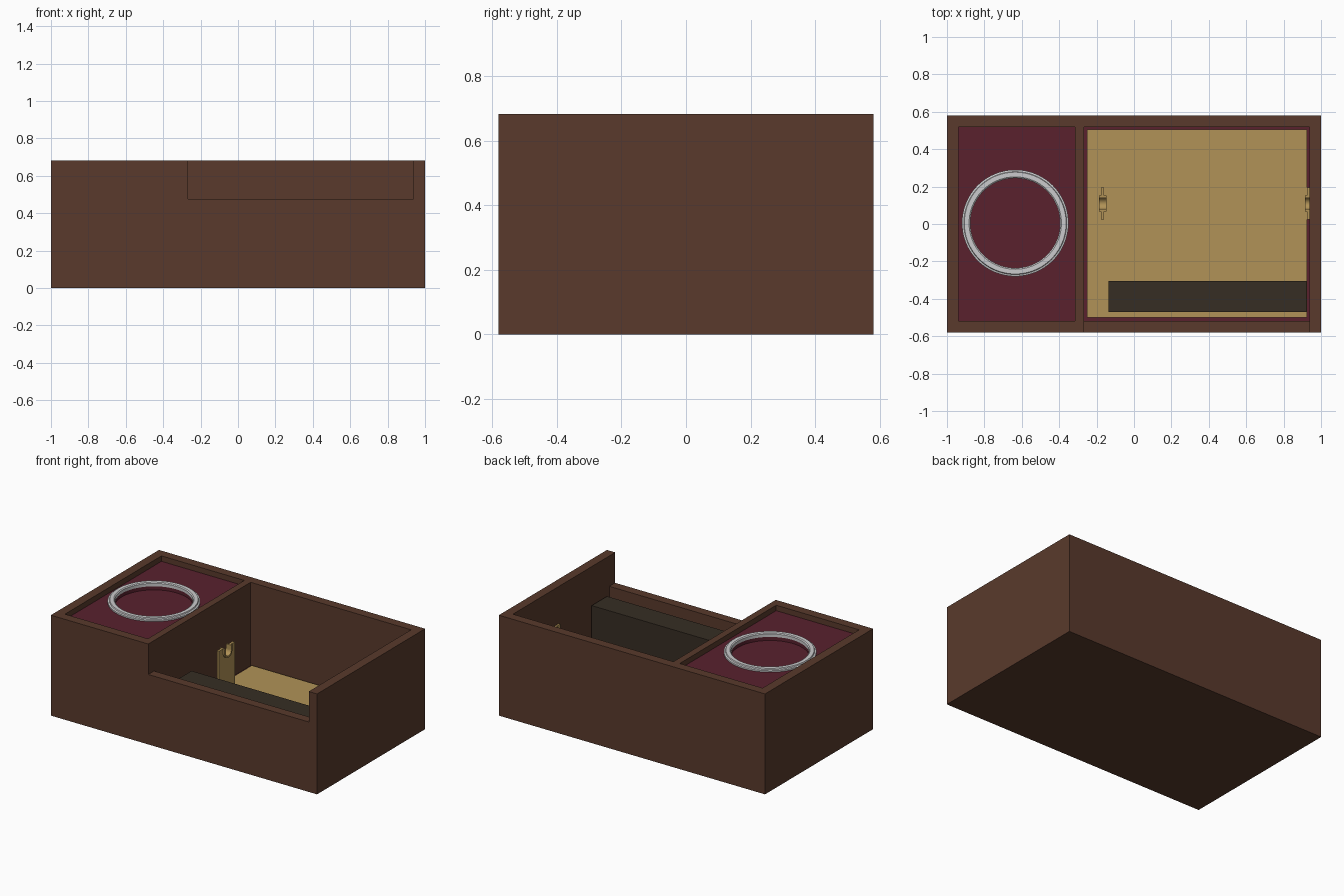
import bpy, bmesh, math
from mathutils import Matrix

cube = bpy.data.objects.get("Cube")
if cube:
    bpy.data.objects.remove(cube, do_unlink=True)


def material(name, rgb):
    m = bpy.data.materials.new(name)
    m.use_nodes = True
    m.diffuse_color = (*rgb, 1)
    bsdf = next(n for n in m.node_tree.nodes if n.type == 'BSDF_PRINCIPLED')
    bsdf.inputs["Base Color"].default_value = (*rgb, 1)
    return m


wood = material("walnut brown", (0.1, 0.042, 0.025))
felt = material("wine red", (0.1, 0.015, 0.027))
brass = material("brass gold", (0.44, 0.29, 0.095))
dark = material("dark olive", (0.037, 0.027, 0.017))
silver = material("silver", (0.6, 0.6, 0.61))


def finish(name, bm, mat):
    bmesh.ops.recalc_face_normals(bm, faces=bm.faces)
    mesh = bpy.data.meshes.new(name)
    bm.to_mesh(mesh)
    bm.free()
    mesh.materials.append(mat)
    obj = bpy.data.objects.new(name, mesh)
    bpy.context.collection.objects.link(obj)
    return obj


def box(name, x, y, z, mat):
    """Box from (min, max) ranges on each axis."""
    bm = bmesh.new()
    bmesh.ops.create_cube(bm, size=1)
    for v in bm.verts:
        v.co = [r[0] if c < 0 else r[1] for c, r in zip(v.co, (x, y, z))]
    return finish(name, bm, mat)


def lathe(name, profile, center, mat, steps=96):
    """Closed (radius, height) profile turned around a vertical axis."""
    bm = bmesh.new()
    vs = [bm.verts.new((r, 0, z)) for r, z in profile]
    es = [bm.edges.new((a, b)) for a, b in zip(vs, vs[1:] + vs[:1])]
    bmesh.ops.spin(bm, geom=vs + es, axis=(0, 0, 1), cent=(0, 0, 0),
                   angle=math.tau, steps=steps)
    bmesh.ops.remove_doubles(bm, verts=bm.verts, dist=0.0001)
    bmesh.ops.translate(bm, verts=bm.verts, vec=center)
    return finish(name, bm, mat)


def extrude_x(name, outline, x0, x1, mat):
    """Solid from a (y, z) outline, extruded along x."""
    bm = bmesh.new()
    face = bm.faces.new([bm.verts.new((x0, y, z)) for y, z in outline])
    new = bmesh.ops.extrude_face_region(bm, geom=[face])["geom"]
    bmesh.ops.translate(bm, vec=(x1 - x0, 0, 0),
                        verts=[v for v in new if isinstance(v, bmesh.types.BMVert)])
    return finish(name, bm, mat)


def arc(cy, cz, r, a0, a1, n=16):
    angles = [math.radians(a0 + (a1 - a0) * i / n) for i in range(n + 1)]
    return [(cy + r * math.cos(a), cz + r * math.sin(a)) for a in angles]


W, D, H, T = 1.0, 0.58, 0.682, 0.062
IX, IY = W - T, D - T

# Case
box("base", (-W, W), (-D, D), (0, T), wood)
box("back_wall", (-W, W), (IY, D), (T, H), wood)
for side, s in (("left", 1), ("right", -1)):
    box(side + "_wall", sorted((s * IX, s * W)), (-IY, IY), (T, H), wood)
box("divider", (-0.315, -0.268), (-IY, IY), (T, H), wood)

# Front panel with the lowered opening
notch = [(-W, T), (W, T), (W, H), (IX, H), (IX, 0.475),
         (-0.268, 0.475), (-0.268, H), (-W, H)]
bm = bmesh.new()
face = bm.faces.new([bm.verts.new((x, -D, z)) for x, z in notch])
new = bmesh.ops.extrude_face_region(bm, geom=[face])["geom"]
bmesh.ops.translate(bm, vec=(0, T, 0),
                    verts=[v for v in new if isinstance(v, bmesh.types.BMVert)])
finish("front_panel", bm, wood)

# Open compartment: lining, metal floor and dark block
box("lining", (-0.268, IX), (-IY, IY), (T, 0.115), felt)
box("metal_floor", (-0.25, 0.925), (-0.5, 0.505), (0.115, 0.127), brass)
box("dark_block", (-0.135, 0.922), (-0.47, -0.305), (0.127, 0.43), dark)

# Pair of cradle brackets
CY, CZ, TOP = 0.11, 0.4, 0.43
for side, x in (("right", -0.168), ("left", 0.934)):
    plate = [(CY + 0.085, TOP), (CY + 0.085, 0.127), (CY - 0.085, 0.127),
             (CY - 0.085, TOP), (CY - 0.03, TOP)]
    plate += arc(CY, CZ, 0.03, 180, 360) + [(CY + 0.03, TOP)]
    extrude_x(side + "_bracket", plate, x - 0.008, x + 0.008, brass)
    cradle = [(CY - 0.042, TOP)] + arc(CY, CZ, 0.042, 180, 360)
    cradle += [(CY + 0.042, TOP), (CY + 0.03, TOP)]
    cradle += arc(CY, CZ, 0.03, 360, 180) + [(CY - 0.03, TOP)]
    extrude_x(side + "_cradle", cradle, x - 0.02, x + 0.02, brass)

# Covered compartment: red top with a round well
RC = (-0.635, 0.005)
panel = box("red_top", (-IX, -0.315), (-IY, IY), (0.56, 0.645), felt)
bm = bmesh.new()
bmesh.ops.create_cone(bm, cap_ends=True, segments=96, radius1=0.242, radius2=0.242,
                      depth=0.2, matrix=Matrix.Translation((*RC, 0.715)))
cutter = finish("well_cutter", bm, felt)
cutter.hide_render = True
cutter.hide_set(True)
cut = panel.modifiers.new("well", 'BOOLEAN')
cut.object = cutter
cut.operation = 'DIFFERENCE'
cut.solver = 'EXACT'

# Stepped silver ring around the well
ring = lathe("silver_ring",
             [(0.24, 0.64), (0.24, 0.66), (0.247, 0.665), (0.272, 0.665),
              (0.275, 0.658), (0.285, 0.655), (0.285, 0.64)], (*RC, 0), silver)
bpy.ops.object.select_all(action='DESELECT')
ring.select_set(True)
bpy.context.view_layer.objects.active = ring
bpy.ops.object.shade_smooth_by_angle(angle=math.radians(20))
